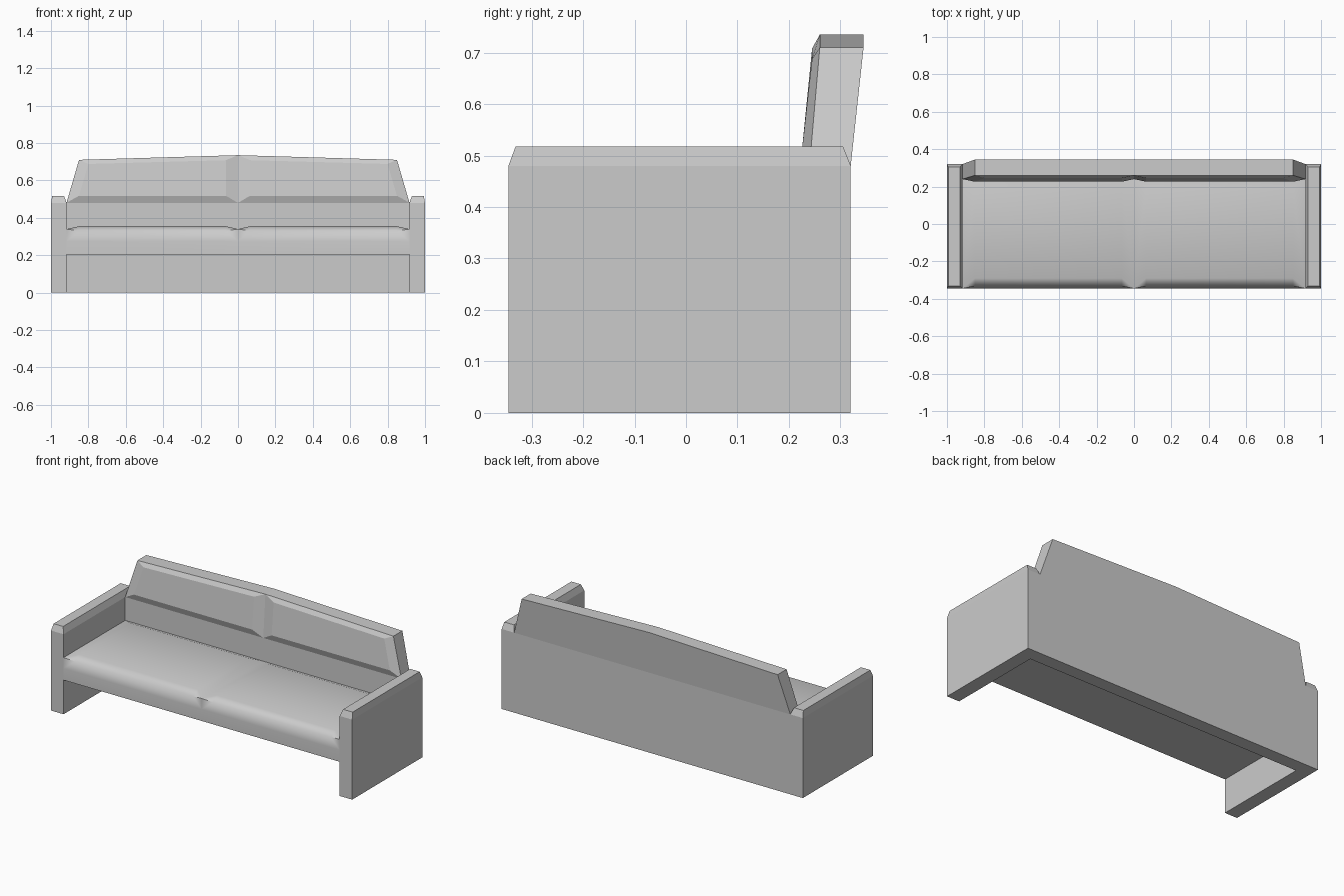
import bpy, bmesh, math

if "Cube" in bpy.data.objects:
    bpy.data.objects.remove(bpy.data.objects["Cube"])


def half_mesh(name, pts, faces, smooth=None):
    """Build the right half from named points and mirror it across x = 0."""
    bm = bmesh.new()
    v = {k: bm.verts.new(p) for k, p in pts.items()}
    for f in faces:
        bm.faces.new([v[k] for k in f.split()])
    geom = bm.verts[:] + bm.edges[:] + bm.faces[:]
    dup = bmesh.ops.duplicate(bm, geom=geom)["geom"]
    twin = [g for g in dup if isinstance(g, bmesh.types.BMVert)]
    for w in twin:
        w.co.x = -w.co.x
    bmesh.ops.reverse_faces(bm, faces=[g for g in dup if isinstance(g, bmesh.types.BMFace)])
    bmesh.ops.remove_doubles(bm, verts=bm.verts[:], dist=0.0005)
    bmesh.ops.recalc_face_normals(bm, faces=bm.faces[:])
    me = bpy.data.meshes.new(name)
    bm.to_mesh(me)
    bm.free()
    ob = bpy.data.objects.new(name, me)
    bpy.context.collection.objects.link(ob)
    if smooth:
        bpy.ops.object.select_all(action='DESELECT')
        ob.select_set(True)
        bpy.context.view_layer.objects.active = ob
        bpy.ops.object.shade_smooth_by_angle(angle=math.radians(smooth))
    return ob


# Frame: U-shaped footprint of arms and back, raised to the shoulder height
FRONT, REAR, INNER, SH = -0.345, 0.32, 0.917, 0.48
plan = {"a": (INNER, FRONT), "b": (1, FRONT), "c": (1, REAR),
        "d": (INNER, REAR), "e": (INNER, 0.24), "f": (0, REAR), "g": (0, 0.24)}
pts = {}
for k, (x, y) in plan.items():
    pts[k + "0"] = (x, y, 0)
    pts[k + "1"] = (x, y, SH)
# chamfered arm tops
pts.update(a2=(0.93, -0.331, 0.518), b2=(0.993, -0.331, 0.518),
           c2=(0.993, 0.305, 0.518), d2=(0.93, 0.305, 0.518))
# leaning backrest with a raised cushion panel
pts.update(rd=(0.85, 0.345, 0.71), rf=(0, 0.345, 0.735),
           re=(0.85, 0.26, 0.71), rg=(0, 0.26, 0.735),
           p1=(0.85, 0.226, 0.518), p2=(0.065, 0.226, 0.518),
           p3=(0.065, 0.245, 0.708), p4=(0.80, 0.245, 0.688))
faces = ["a0 e0 d0 c0 b0", "e0 g0 f0 d0"]
faces += [f"{i}0 {j}0 {j}1 {i}1" for i, j in ("ab", "bc", "cd", "df", "ge", "ea")]
faces += ["a1 b1 b2 a2", "b1 c1 c2 b2", "c1 d1 d2 c2", "d1 e1 a1 a2 d2", "a2 b2 c2 d2",
          "e1 re rd d1", "d1 rd rf f1", "re rg rf rd",
          "g1 p2 p1 e1", "g1 rg p3 p2", "rg re p4 p3", "re e1 p1 p4", "p1 p2 p3 p4"]
half_mesh("sofa_frame", pts, faces)

# Seat: slab with two puffed cushions and a rounded front edge
seat = {}
for k, x, xi in (("o", INNER, 0.85), ("m", 0, 0.065)):
    seat[k + "0"] = (x, FRONT, 0.205)
    seat[k + "9"] = (x, 0.24, 0.205)
    seat[k + "1"] = (x, FRONT, 0.275)
    seat[k + "2"] = (x, FRONT, 0.34)
    seat[k + "3"] = (x, 0.24, 0.34)
    seat[k + "4"] = (xi, -0.332, 0.33)
    seat[k + "5"] = (xi, -0.29, 0.355)
    seat[k + "6"] = (xi, 0.2, 0.355)
sf = ["m0 m9 o9 o0", "m0 o0 o1 m1", "m1 o1 o4 m4", "m4 o4 o5 m5", "m5 o5 o6 m6",
      "m6 o6 o3 m3", "o2 o3 o6 o5", "m2 m5 m6 m3",
      "o1 o2 o4", "o2 o5 o4", "m1 m4 m2", "m2 m4 m5"]
half_mesh("seat", seat, sf, smooth=50)
